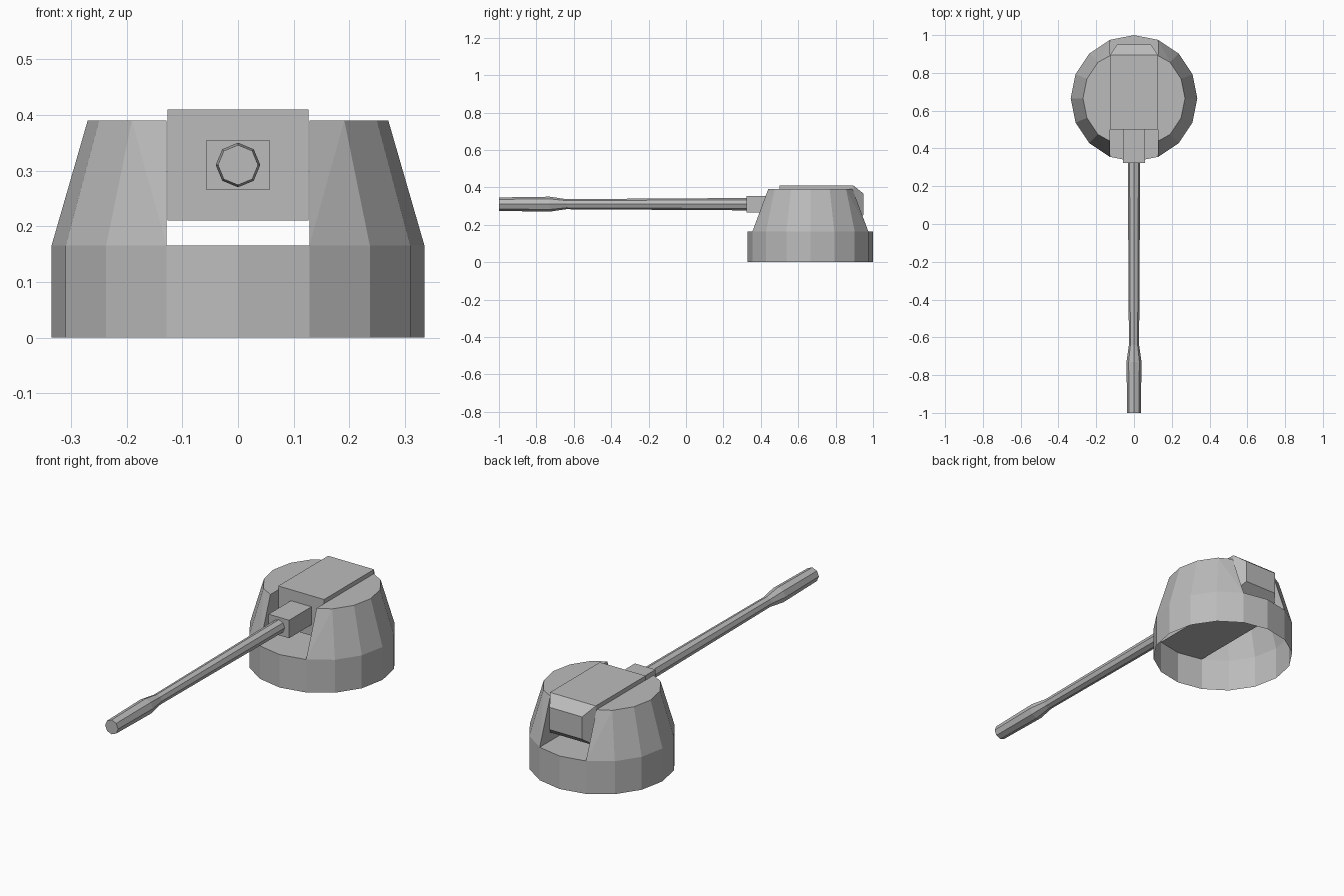
import bpy, bmesh
from math import sin, cos, tau

if "Cube" in bpy.data.objects:
    bpy.data.objects.remove(bpy.data.objects["Cube"])

CY = 0.665          # turret centre along y
R, R_TOP = 0.335, 0.27
Z_MID, Z_TOP = 0.165, 0.39
SLOT = R * sin(tau / 16)   # slot half width
AXIS_Z = 0.31       # height of the gun axis

grey = bpy.data.materials.new("dark_grey")
grey.diffuse_color = (0.5, 0.5, 0.5, 1)
grey.use_nodes = True
grey.node_tree.nodes["Principled BSDF"].inputs["Base Color"].default_value = grey.diffuse_color


def finish(bm, name):
    bmesh.ops.recalc_face_normals(bm, faces=bm.faces[:])
    mesh = bpy.data.meshes.new(name)
    bm.to_mesh(mesh)
    bm.free()
    mesh.materials.append(grey)
    obj = bpy.data.objects.new(name, mesh)
    bpy.context.collection.objects.link(obj)
    return obj


def loft(name, rings):
    """Skin a list of equal-length point rings and cap both ends."""
    bm = bmesh.new()
    loops = [[bm.verts.new(p) for p in ring] for ring in rings]
    n = len(loops[0])
    for a, b in zip(loops, loops[1:]):
        for i in range(n):
            j = (i + 1) % n
            bm.faces.new((a[i], a[j], b[j], b[i]))
    bm.faces.new(loops[0])
    bm.faces.new(loops[-1])
    return finish(bm, name)


def rect(y, w, h):
    return [(sx * w, y, AXIS_Z + sz * h) for sx, sz in ((-1, -1), (1, -1), (1, 1), (-1, 1))]


def octagon(y, r):
    return [(r * cos(tau * i / 8), y, AXIS_Z + r * sin(tau * i / 8)) for i in range(8)]


# Turret shell: 16-sided collar, open underneath
bm = bmesh.new()
ang = [tau * i / 16 for i in range(16)]
low, mid = ([bm.verts.new((R * cos(a), CY + R * sin(a), z)) for a in ang] for z in (0, Z_MID))
for i in range(16):
    j = (i + 1) % 16
    bm.faces.new((low[i], low[j], mid[j], mid[i]))

# Slot floor across the collar
bm.faces.new([mid[i] for i in (3, 4, 5, 11, 12, 13)])

# Two tapered cheeks, one each side of the slot
for start, side in ((-3, 1), (5, -1)):
    ids = [(start + k) % 16 for k in range(7)]
    top = []
    for k, i in enumerate(ids):
        x, y = R_TOP * cos(ang[i]), R_TOP * sin(ang[i])
        if k in (0, 6):
            x, y = side * SLOT, y * 0.905
        top.append(bm.verts.new((x, CY + y, Z_TOP)))
    base = [mid[i] for i in ids]
    for k in range(7):
        m = (k + 1) % 7
        if k == 0:      # folded corner facets beside the slot
            bm.faces.new((base[k], base[m], top[m]))
            bm.faces.new((base[k], top[m], top[k]))
        elif k == 5:
            bm.faces.new((base[k], base[m], top[k]))
            bm.faces.new((base[m], top[m], top[k]))
        else:
            bm.faces.new((base[k], base[m], top[m], top[k]))
    bm.faces.new(top)
finish(bm, "turret_shell")

# Gun housing with bevelled rear, and mantlet block
loft("gun_housing", [rect(0.5, 0.127, 0.1), rect(0.895, 0.127, 0.1), rect(0.95, 0.09, 0.056)])
loft("mantlet", [rect(0.323, 0.057, 0.045), rect(0.5, 0.057, 0.045)])

# Octagonal barrel with swollen muzzle
loft("barrel", [octagon(y, r) for y, r in
                ((-1, 0.036), (-0.73, 0.04), (-0.64, 0.027), (0.33, 0.033))])
